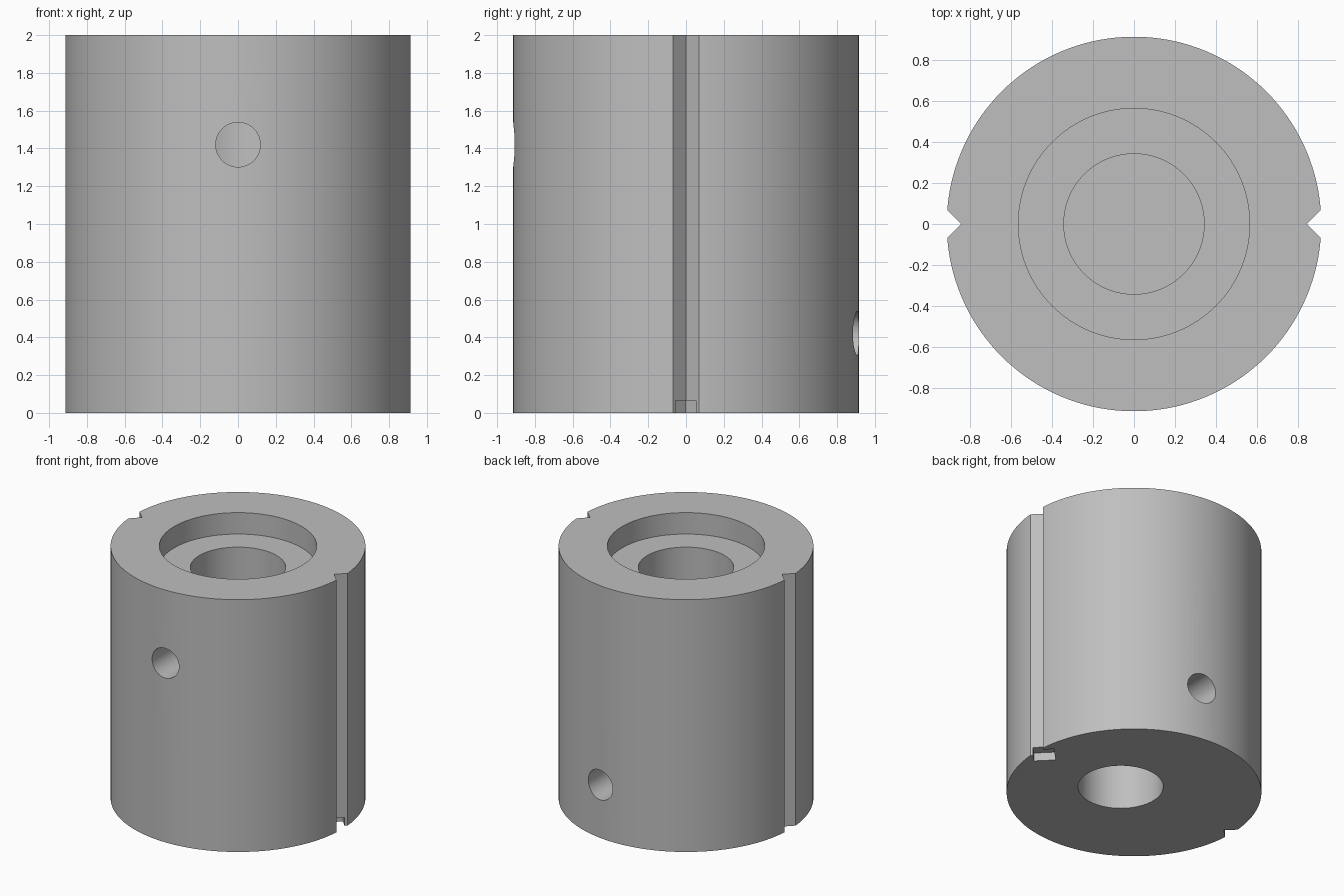
import bpy
import math

cube = bpy.data.objects.get("Cube")
if cube:
    bpy.data.objects.remove(cube, do_unlink=True)

RADIUS = 0.915
HEIGHT = 2.0
NOTCH_X = 0.843

# One plain grey material
steel = bpy.data.materials.new("machined_grey")
steel.use_nodes = True
grey = (0.52, 0.52, 0.52, 1.0)
steel.diffuse_color = grey
steel.node_tree.nodes["Principled BSDF"].inputs["Base Color"].default_value = grey


def cylinder(name, radius, start, end, axis="Z", sides=128):
    """Cylinder between two points lying along the z or y axis."""
    middle = [(a + b) / 2 for a, b in zip(start, end)]
    turn = (math.pi / 2, 0, 0) if axis == "Y" else (0, 0, 0)
    bpy.ops.mesh.primitive_cylinder_add(
        vertices=sides, radius=radius, depth=math.dist(start, end),
        location=middle, rotation=turn)
    obj = bpy.context.object
    obj.name = name
    return obj


def diamond_bar(name, centre, half_diagonal, bottom, top):
    """Square bar turned on its corner, standing along z."""
    x, y = centre
    return cylinder(name, half_diagonal, (x, y, bottom), (x, y, top), sides=4)


def cut(body, cutter):
    """Subtract the cutter from the body and discard it."""
    bpy.context.view_layer.objects.active = body
    mod = body.modifiers.new(cutter.name, "BOOLEAN")
    mod.operation = "DIFFERENCE"
    mod.solver = "EXACT"
    mod.object = cutter
    bpy.ops.object.modifier_apply(modifier=mod.name)
    bpy.data.objects.remove(cutter, do_unlink=True)


# Main round body
body = cylinder("coupling_body", RADIUS, (0, 0, 0), (0, 0, HEIGHT), sides=144)

# Counterbore and blind centred bore from the top
cut(body, cylinder("counterbore", 0.565, (0, 0, 1.83), (0, 0, 2.2)))
cut(body, cylinder("upper_bore", 0.343, (0, 0, 1.05), (0, 0, 1.9)))

# Blind off-centre bore from below
cut(body, cylinder("lower_bore", 0.306, (0.125, 0, -0.2), (0.125, 0, 0.85)))

# Cross holes leading into each bore
cut(body, cylinder("front_cross_hole", 0.118, (0, -1.2, 1.42), (0, -0.15, 1.42), "Y", 64))
cut(body, cylinder("back_cross_hole", 0.118, (0.12, 0.15, 0.42), (0.12, 1.2, 0.42), "Y", 64))

# Full-height V grooves on both sides
for side in (-1, 1):
    cut(body, diamond_bar("v_groove", (side * (NOTCH_X + 0.2), 0), 0.2, -0.2, 2.2))

# Shallow diamond pocket at the foot of the left groove
cut(body, diamond_bar("foot_pocket", (NOTCH_X, -0.0025), 0.111, -0.1, 0.065))

# Smooth round walls with crisp edges
body.data.materials.clear()
body.data.materials.append(steel)
for face in body.data.polygons:
    face.material_index = 0
bpy.ops.object.select_all(action="DESELECT")
body.select_set(True)
bpy.context.view_layer.objects.active = body
bpy.ops.object.shade_smooth_by_angle(angle=math.radians(25))
